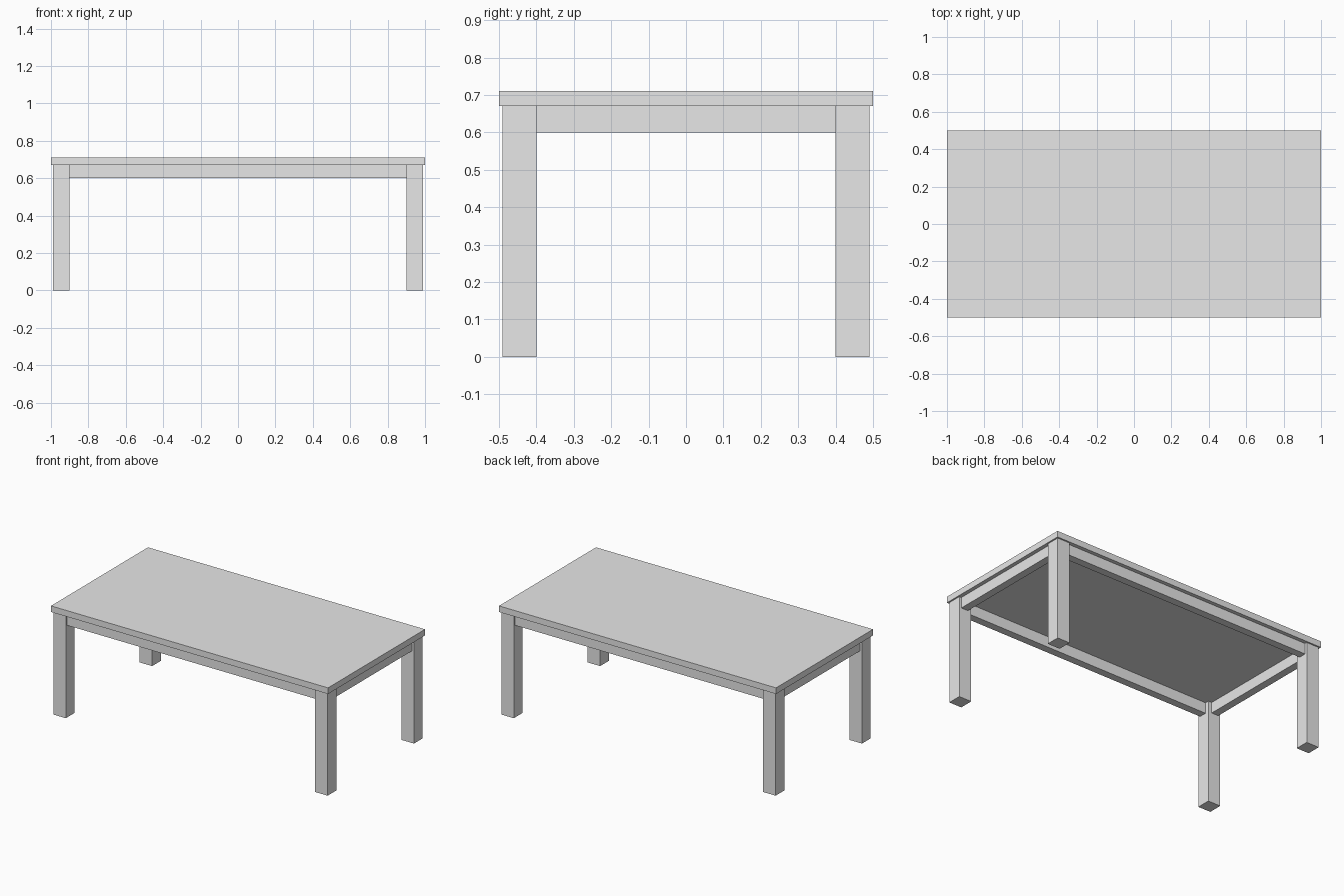
import bpy
import bmesh
from mathutils import Matrix, Vector

cube = bpy.data.objects.get("Cube")
if cube:
    bpy.data.objects.remove(cube, do_unlink=True)

# Single plain finish
grey = bpy.data.materials.new("light_grey")
grey.use_nodes = True
colour = (0.8, 0.8, 0.8, 1)
grey.diffuse_color = colour
grey.node_tree.nodes["Principled BSDF"].inputs["Base Color"].default_value = colour


def box(name, low, high):
    """Flat-faced box between two opposite corners."""
    low, high = Vector(low), Vector(high)
    bm = bmesh.new()
    bmesh.ops.create_cube(bm, size=1, matrix=Matrix.Diagonal((*(high - low), 1)))
    mesh = bpy.data.meshes.new(name)
    bm.to_mesh(mesh)
    bm.free()
    mesh.materials.append(grey)
    obj = bpy.data.objects.new(name, mesh)
    obj.location = (low + high) / 2
    bpy.context.collection.objects.link(obj)


TOP, UNDER, RAIL_BOTTOM = 0.71, 0.67, 0.6
LEG_X, LEG_Y, LEG = 0.945, 0.445, 0.045   # leg centres and half width
RAIL_X, RAIL_Y, RAIL = 0.95, 0.45, 0.025  # rail centres and half thickness

# Tabletop
box("tabletop", (-1, -0.5, UNDER), (1, 0.5, TOP))

# Legs
for side, sx in (("left", 1), ("right", -1)):
    for end, sy in (("front", -1), ("back", 1)):
        x, y = sx * LEG_X, sy * LEG_Y
        box(f"{end}_{side}_leg", (x - LEG, y - LEG, 0), (x + LEG, y + LEG, UNDER))

# Rails between the legs, set in from the outer leg faces
inner_x, inner_y = LEG_X - LEG, LEG_Y - LEG
for name, s in (("front", -1), ("back", 1)):
    y = s * RAIL_Y
    box(f"{name}_rail", (-inner_x, y - RAIL, RAIL_BOTTOM), (inner_x, y + RAIL, UNDER))
for name, s in (("right", -1), ("left", 1)):
    x = s * RAIL_X
    box(f"{name}_rail", (x - RAIL, -inner_y, RAIL_BOTTOM), (x + RAIL, inner_y, UNDER))
